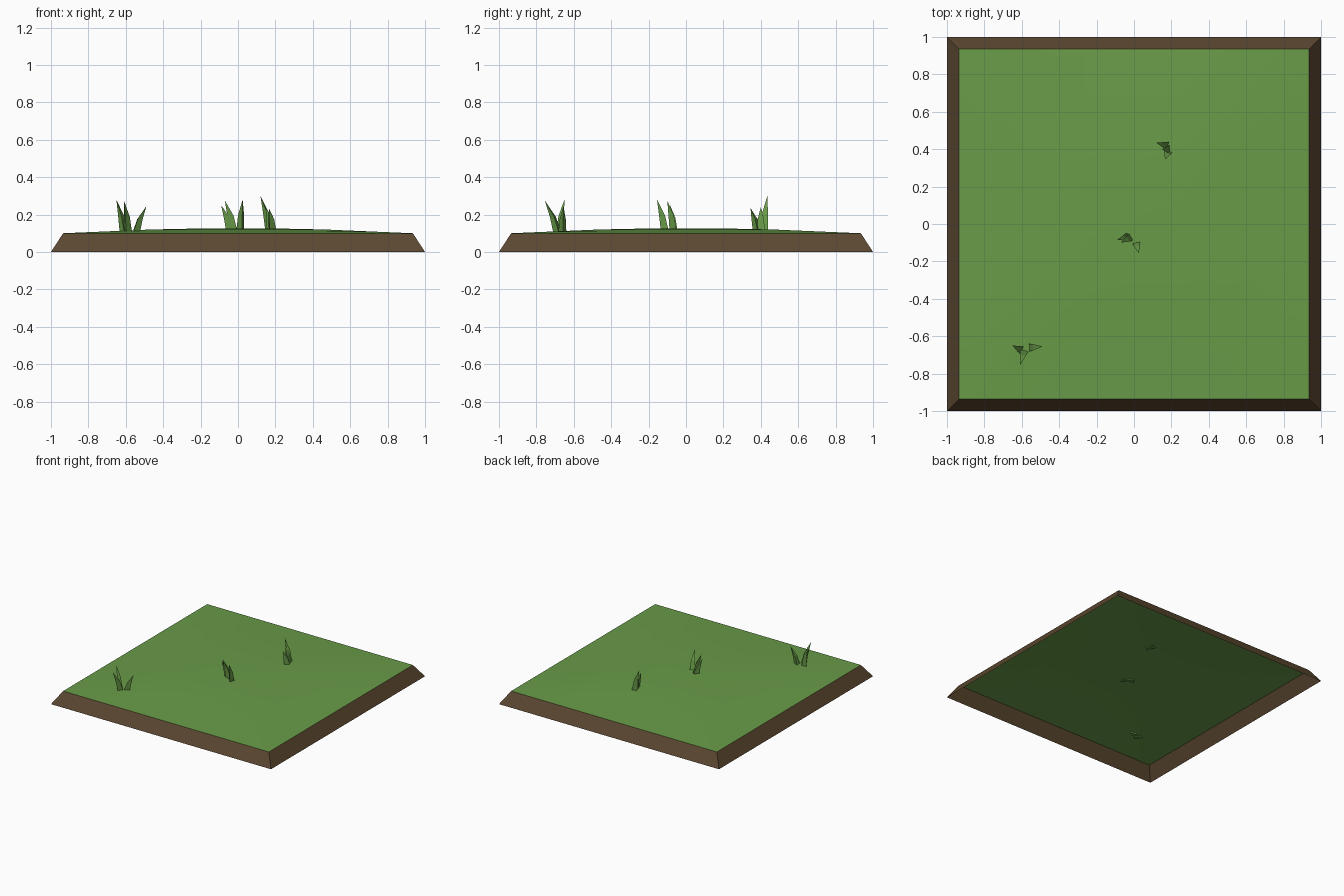
import bpy, bmesh, math
from mathutils import Vector

cube = bpy.data.objects.get("Cube")
if cube:
    bpy.data.objects.remove(cube, do_unlink=True)


def material(name, rgb):
    m = bpy.data.materials.new(name)
    m.use_nodes = True
    m.diffuse_color = (*rgb, 1)
    bsdf = m.node_tree.nodes["Principled BSDF"]
    bsdf.inputs["Base Color"].default_value = (*rgb, 1)
    bsdf.inputs["Roughness"].default_value = 0.9
    return m


grass = material("grass green", (0.14, 0.33, 0.065))
soil = material("soil brown", (0.105, 0.064, 0.03))


def add_object(name, bm, mat):
    bmesh.ops.recalc_face_normals(bm, faces=bm.faces)
    mesh = bpy.data.meshes.new(name)
    bm.to_mesh(mesh)
    bm.free()
    mesh.materials.append(mat)
    ob = bpy.data.objects.new(name, mesh)
    bpy.context.collection.objects.link(ob)
    return ob


TOP = 0.935    # half width of the grass
EDGE = 0.1     # height of the grass at its border
RISE = 0.025   # extra height in the middle


def ground_height(x, y):
    r = max(abs(x), abs(y))
    return EDGE + RISE * min(1, (TOP - r) / (TOP - 0.35))


# Sloping soil border, open underneath
bm = bmesh.new()
corners = [(-1, -1), (1, -1), (1, 1), (-1, 1)]
low = [bm.verts.new((x, y, 0)) for x, y in corners]
high = [bm.verts.new((x * TOP, y * TOP, EDGE)) for x, y in corners]
for i in range(4):
    j = (i + 1) % 4
    bm.faces.new((low[i], low[j], high[j], high[i]))
add_object("soil_border", bm, soil)

# Gently domed grass sheet
bm = bmesh.new()
bmesh.ops.create_grid(bm, x_segments=8, y_segments=8, size=TOP)
for v in bm.verts:
    v.co.z = ground_height(v.co.x, v.co.y)
sheet = add_object("grass_ground", bm, grass)
for p in sheet.data.polygons:
    p.use_smooth = True
    if p.normal.z < 0:
        p.flip()


# Three-sided blade that bends towards its tip
def blade(bm, base, tip):
    x, y = base
    root = Vector((x, y, ground_height(x, y) - 0.01))
    tip = Vector(tip)
    mid = root.lerp(tip, 0.35)
    mid.z = root.z + (tip.z - root.z) * 0.5
    lean = math.atan2(tip.y - y, tip.x - x)
    rings = []
    for centre, radius in ((root, 0.025), (mid, 0.019)):
        ring = []
        for k in range(3):
            a = lean + k * math.tau / 3
            ring.append(bm.verts.new(centre + Vector((math.cos(a), math.sin(a), 0)) * radius))
        rings.append(ring)
    apex = bm.verts.new(tip)
    lower, upper = rings
    for i in range(3):
        j = (i + 1) % 3
        bm.faces.new((lower[i], lower[j], upper[j], upper[i]))
        bm.faces.new((upper[i], upper[j], apex))
    bm.faces.new(lower[::-1])


# Grass tufts: root position and tip of every blade
tufts = {
    "front_grass_tuft": [((-0.61, -0.67), (-0.65, -0.65, 0.28)),
                         ((-0.59, -0.685), (-0.61, -0.755, 0.275)),
                         ((-0.55, -0.66), (-0.49, -0.655, 0.245))],
    "middle_grass_tuft": [((-0.04, -0.07), (-0.09, -0.085, 0.25)),
                          ((-0.025, -0.075), (-0.07, -0.1, 0.275)),
                          ((0.015, -0.11), (0.025, -0.155, 0.28))],
    "back_grass_tuft": [((0.17, 0.42), (0.12, 0.435, 0.3)),
                        ((0.18, 0.40), (0.15, 0.40, 0.24)),
                        ((0.18, 0.38), (0.165, 0.345, 0.235))],
}
for name, blades in tufts.items():
    bm = bmesh.new()
    for base, tip in blades:
        blade(bm, base, tip)
    add_object(name, bm, grass)
